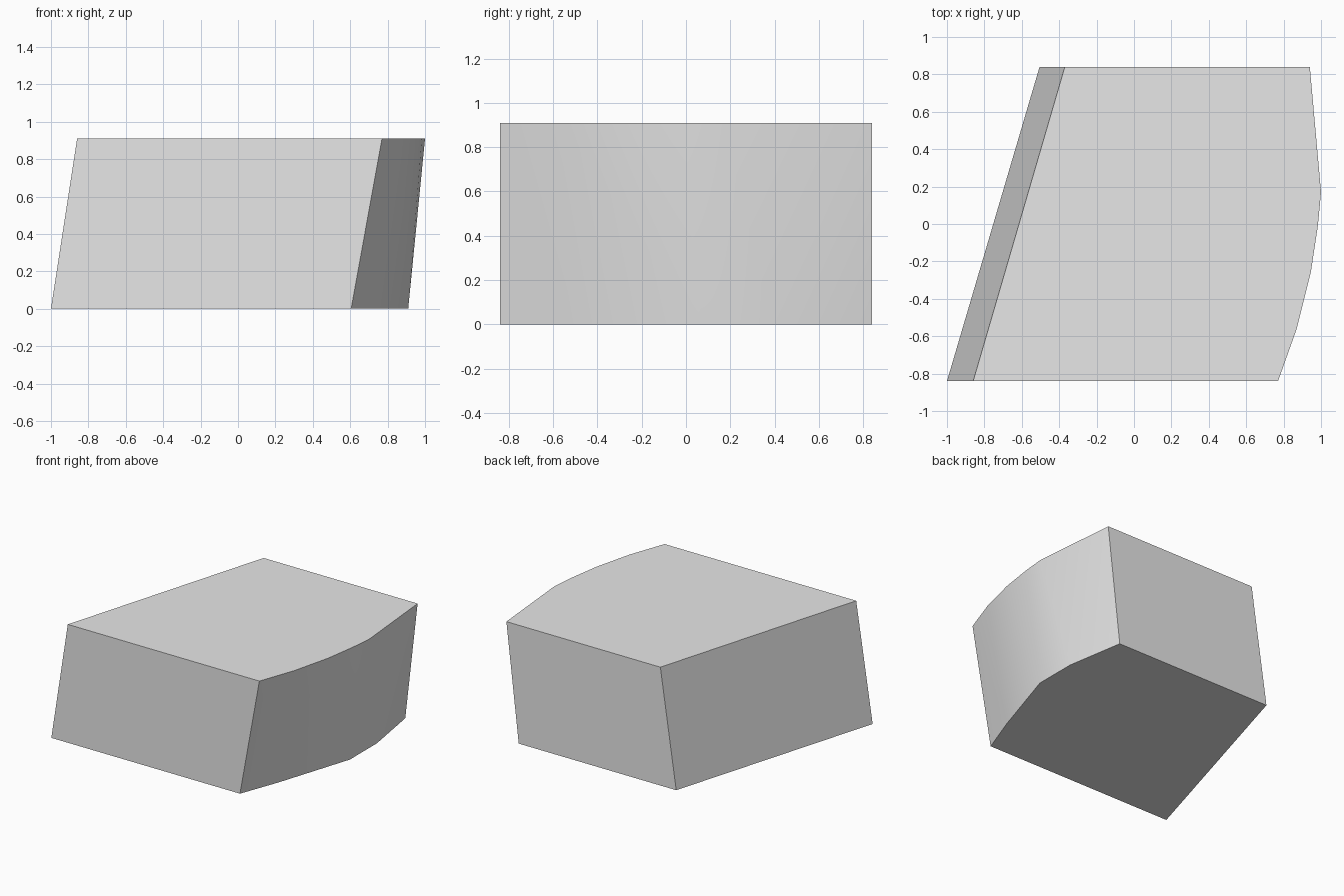
import bpy
import bmesh
import math

cube = bpy.data.objects.get("Cube")
if cube:
    bpy.data.objects.remove(cube, do_unlink=True)

HEIGHT = 0.91
FRONT, BACK = -0.84, 0.84

# Plain grey material
grey = bpy.data.materials.new("light_grey")
grey.use_nodes = True
colour = (0.8, 0.8, 0.8, 1.0)
grey.diffuse_color = colour
grey.node_tree.nodes["Principled BSDF"].inputs["Base Color"].default_value = colour

# Outlines of the foot and the top: straight left side, bowed right side
foot = [(-1.0, FRONT), (0.605, FRONT), (0.72, -0.53), (0.91, 0.06),
        (0.91, 0.39), (0.835, BACK), (-0.505, BACK)]
top = [(-0.86, FRONT), (0.77, FRONT), (0.87, -0.56), (0.945, -0.26),
       (0.983, -0.01), (1.0, 0.17), (0.94, BACK), (-0.37, BACK)]

# Leaning block wrapped around the two outlines
bm = bmesh.new()
for outline, z in ((foot, 0.0), (top, HEIGHT)):
    for x, y in outline:
        bm.verts.new((x, y, z))
hull = bmesh.ops.convex_hull(bm, input=bm.verts[:])
loose = [v for v in bm.verts if not v.link_faces]
bmesh.ops.delete(bm, geom=loose, context="VERTS")

# Merge the flat faces back into single polygons
bmesh.ops.dissolve_limit(bm, angle_limit=math.radians(0.8),
                         verts=bm.verts[:], edges=bm.edges[:])
bmesh.ops.recalc_face_normals(bm, faces=bm.faces[:])

mesh = bpy.data.meshes.new("leaning_block")
bm.to_mesh(mesh)
bm.free()
mesh.materials.append(grey)
block = bpy.data.objects.new("leaning_block", mesh)
bpy.context.collection.objects.link(block)

# Soften the bowed side, keep the corners sharp
bpy.ops.object.select_all(action="DESELECT")
block.select_set(True)
bpy.context.view_layer.objects.active = block
bpy.ops.object.shade_smooth_by_angle(angle=math.radians(30))
